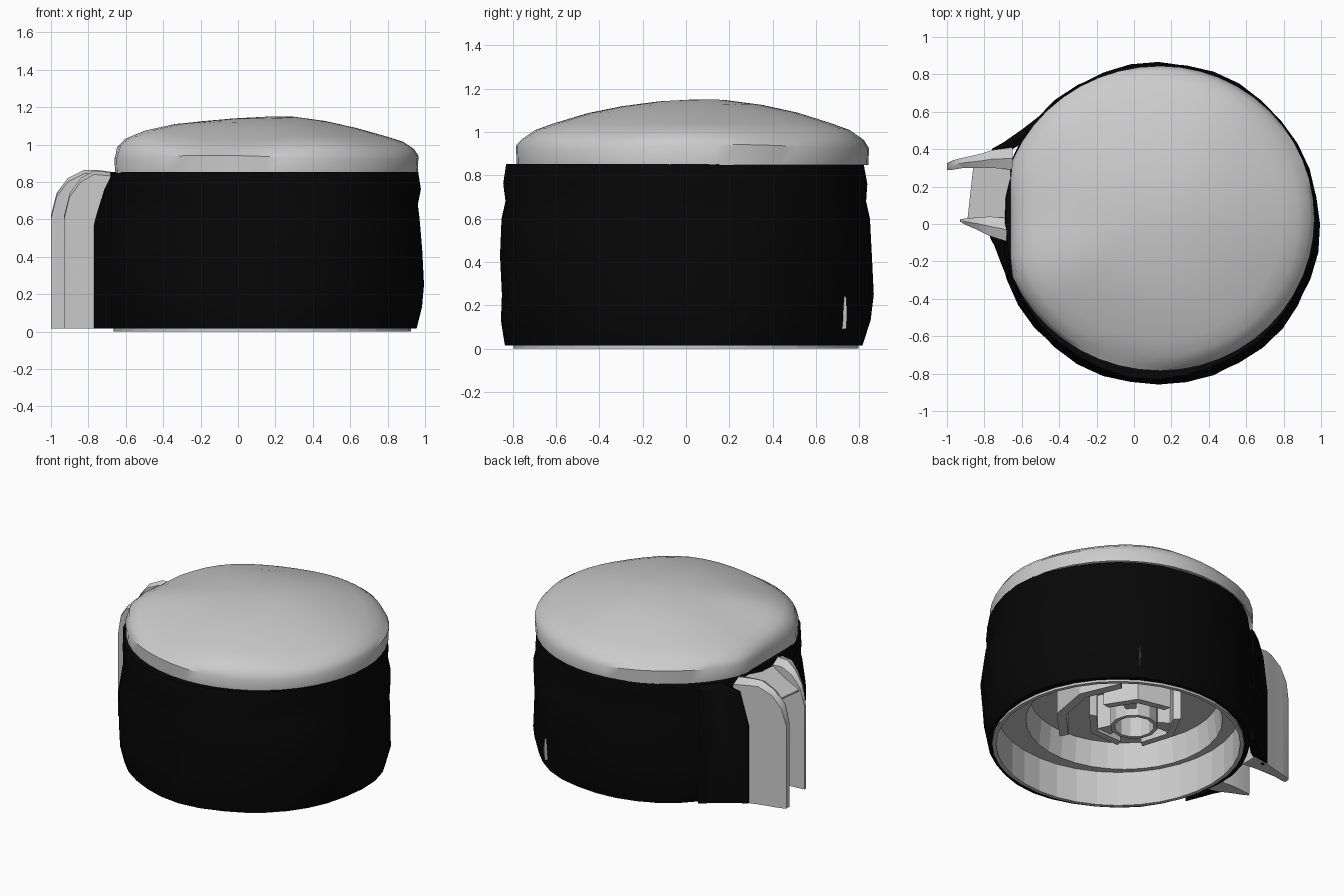
import bpy, math
from math import sin, cos, tau, exp

if "Cube" in bpy.data.objects:
    bpy.data.objects.remove(bpy.data.objects["Cube"])

CX = 0.13                                   # drum axis

black = bpy.data.materials.new("black_band")
black.diffuse_color = (0.002, 0.002, 0.002, 1)
black.use_nodes = True
black.node_tree.nodes["Principled BSDF"].inputs["Base Color"].default_value = black.diffuse_color


def make(name, verts, faces, mat=None, smooth=None):
    me = bpy.data.meshes.new(name)
    me.from_pydata(verts, [], faces)
    ob = bpy.data.objects.new(name, me)
    bpy.context.collection.objects.link(ob)
    if mat:
        me.materials.append(mat)
    if smooth:
        bpy.ops.object.select_all(action='DESELECT')
        ob.select_set(True)
        bpy.context.view_layer.objects.active = ob
        bpy.ops.object.shade_smooth_by_angle(angle=math.radians(smooth))
    return ob


def skin(rings, ends=(False, False)):
    """Faces joining a list of equal-length vertex rings."""
    n, m = len(rings[0]), len(rings)
    verts = [v for r in rings for v in r]
    faces = []
    for i in range(m - 1):
        a, b = i * n, (i + 1) * n
        for j in range(n):
            k = (j + 1) % n
            faces.append((a + j, a + k, b + k, b + j))
    if ends[0]:
        faces.append(tuple(range(n))[::-1])
    if ends[1]:
        faces.append(tuple(range((m - 1) * n, m * n)))
    return verts, faces


def ring(r, z, cx=CX, cy=0, n=36, fn=None):
    pts = []
    for i in range(n):
        a = tau * i / n
        rr = r + (fn(a, z) if fn else 0)
        pts.append((cx + rr * cos(a), cy + rr * sin(a), z))
    return pts


# Outer black band, slightly lumpy like stretched rubber
def lump(a, z):
    return 0.006 * sin(3 * a + 9 * z) + 0.005 * sin(7 * a - 14 * z)


band = [(0.825, 0.015), (0.853, 0.13), (0.858, 0.25), (0.858, 0.43), (0.85, 0.6),
        (0.832, 0.68), (0.84, 0.76), (0.825, 0.852)]
rings = [ring(0.795, 0.015)] + [ring(r, z, fn=lump) for r, z in band] + [ring(0.76, 0.852)]
make("band", *skin(rings), mat=black, smooth=40)


# Domed cap, flattened where it meets the spout, with uneven dents
def cap_ring(f, z):
    pts = []
    for i in range(48):
        a = tau * i / 48
        rx = 0.825 if cos(a) > 0 else 0.855
        x = max(0.14 + rx * f * cos(a), -0.66 + 0.45 * (1 - f))
        y = 0.03 + 0.815 * f * sin(a)
        h = z
        if z > 0.96:
            h += 0.045 * exp(-((x + 0.5) ** 2 + (y + 0.25) ** 2) / 0.06)
            h += 0.02 * exp(-((x - 0.3) ** 2 + (y - 0.1) ** 2) / 0.1)
            h += 0.012 * sin(6 * x + 2) * cos(5 * y) * f
        elif z > 0.92:
            h += 0.012 * sin(3 * a + 1)
        pts.append((x, y, h))
    return pts


dome = [(0.995, 0.848), (1, 0.93), (0.97, 0.965), (0.9, 1.005), (0.8, 1.035),
        (0.6, 1.085), (0.4, 1.115), (0.2, 1.13), (0.03, 1.133)]
make("domed_cap", *skin([cap_ring(f, z) for f, z in dome], (False, True)), smooth=40)

# Hollow underside: liner wall, ledge and an off-centre deeper recess
hx, hy = 0.05, 0.06                         # hub axis
liner = [ring(0.795, 0.03), ring(0.795, 0.0), ring(0.77, 0.0), ring(0.77, 0.24),
         ring(0.62, 0.24, 0.03, -0.06), ring(0.6, 0.42, 0.03, -0.06), ring(0.02, 0.42, hx, hy)]
make("underside_liner", *skin(liner, (False, True)))


# Walls curving round the hub
def arc_wall(name, r0, r1, a0, a1, z0, z1, n):
    secs = []
    for i in range(n + 1):
        t = math.radians(a0 + (a1 - a0) * i / n)
        c, s = cos(t), sin(t)
        secs.append([(hx + r * c, hy + r * s, z)
                     for r, z in ((r0, z0), (r1, z0), (r1, z1), (r0, z1))])
    make(name, *skin(secs, (True, True)))


for k in range(3):
    arc_wall(f"inner_vane_{k}", 0.25, 0.3, 120 * k + 10, 120 * k + 100, 0.16, 0.42, 2)
arc_wall("outer_vane", 0.44, 0.5, -60, 40, 0.16, 0.42, 3)

# Centre hub, a hollow tube, with three spokes
hub = [ring(r, z, hx, hy, 12) for r, z in
       ((0.15, 0.42), (0.15, 0.13), (0.125, 0.13), (0.125, 0.42))]
make("hub", *skin(hub))
for k in range(3):
    arc_wall(f"spoke_{k}", 0.14, 0.27, 120 * k + 30, 120 * k + 55, 0.18, 0.42, 1)


# Spout cheeks: columns of (x, inner y, outer y, top z)
def cheek(name, cols, mat=None):
    secs = [[(x, yi, 0.017), (x, yo, 0.017), (x, yo, zt - 0.03),
             (x, (yi + yo) / 2, zt), (x, yi, zt - 0.02)] for x, yi, yo, zt in cols]
    make(name, *skin(secs, (True, True)), mat=mat, smooth=40)


cheek("back_cheek", [(-1.0, 0.29, 0.325, 0.62), (-0.97, 0.29, 0.34, 0.74),
                     (-0.91, 0.30, 0.355, 0.82), (-0.82, 0.30, 0.375, 0.865),
                     (-0.76, 0.30, 0.395, 0.865), (-0.65, 0.29, 0.41, 0.85)])
cheek("front_cheek", [(-0.93, 0.012, 0.025, 0.62), (-0.90, -0.005, 0.03, 0.74),
                      (-0.84, -0.03, 0.035, 0.82), (-0.77, -0.065, 0.04, 0.86),
                      (-0.66, -0.1, 0.03, 0.85)])

# Black band flaring smoothly onto the cheek roots
cheek("front_flare", [(-0.77, -0.072, -0.03, 0.58), (-0.745, -0.12, -0.03, 0.66),
                      (-0.715, -0.2, -0.06, 0.76), (-0.675, -0.3, -0.25, 0.84)], black)
cheek("back_flare", [(-0.76, 0.36, 0.402, 0.58), (-0.70, 0.37, 0.435, 0.78),
                     (-0.6, 0.43, 0.505, 0.84), (-0.5, 0.53, 0.582, 0.83)], black)

# Sloping roof between the cheeks
lo = [(-0.89, 0.03, 0.69), (-0.86, 0.30, 0.69), (-0.66, 0.30, 0.82), (-0.66, 0.03, 0.82)]
make("spout_roof", *skin([lo, [(x, y, z + 0.012) for x, y, z in lo]], (True, True)))

# Sliver of liner showing through the band
sl = [(0.718, 0.737, 0.09), (0.725, 0.742, 0.16), (0.718, 0.737, 0.24), (0.715, 0.742, 0.16)]
sl = [(x - 0.148, y + 0.002, z) for x, y, z in sl]
make("liner_sliver", *skin([sl, [(x - 0.02, y - 0.03, z) for x, y, z in sl]], (True, True)))
